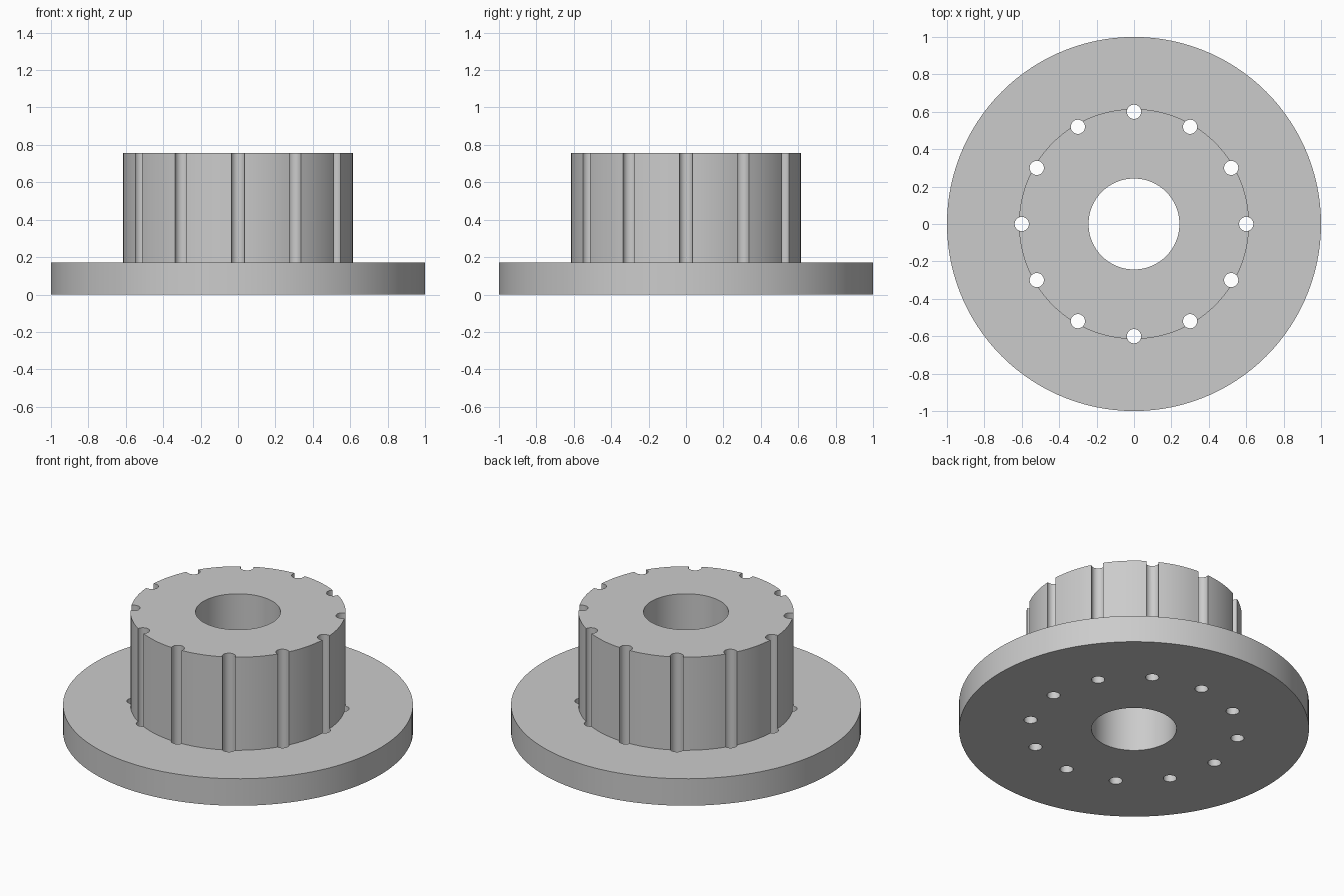
import bpy, bmesh, math
from mathutils import Matrix, Vector

cube = bpy.data.objects.get("Cube")
if cube:
    bpy.data.objects.remove(cube, do_unlink=True)

FLANGE_R, HUB_R, BORE_R = 1.0, 0.615, 0.243
FLANGE_H, TOTAL_H = 0.17, 0.757
PIN_COUNT, PIN_RING, PIN_R = 12, 0.6, 0.038

grey = bpy.data.materials.new("plain grey")
grey.use_nodes = True
grey.diffuse_color = (0.6, 0.6, 0.6, 1)
grey.node_tree.nodes["Principled BSDF"].inputs["Base Color"].default_value = grey.diffuse_color


def add_object(name, bm):
    mesh = bpy.data.meshes.new(name)
    bmesh.ops.recalc_face_normals(bm, faces=bm.faces)
    bm.to_mesh(mesh)
    bm.free()
    mesh.materials.append(grey)
    obj = bpy.data.objects.new(name, mesh)
    bpy.context.collection.objects.link(obj)
    return obj


# Flange, hub and bore turned as one solid
profile = [(BORE_R, 0), (FLANGE_R, 0), (FLANGE_R, FLANGE_H),
           (HUB_R, FLANGE_H), (HUB_R, TOTAL_H), (BORE_R, TOTAL_H)]
bm = bmesh.new()
points = [bm.verts.new((r, 0, z)) for r, z in profile]
edges = [bm.edges.new((a, b)) for a, b in zip(points, points[1:] + points[:1])]
bmesh.ops.spin(bm, geom=points + edges, cent=(0, 0, 0), axis=(0, 0, 1),
               angle=math.tau, steps=120, use_merge=True)
bmesh.ops.remove_doubles(bm, verts=bm.verts, dist=0.0001)
body = add_object("flanged_hub", bm)

# Ring of pin holes: grooves in the hub, through holes in the flange
bm = bmesh.new()
for i in range(PIN_COUNT):
    spin = Matrix.Rotation(math.tau * i / PIN_COUNT, 4, "Z")
    place = spin @ Matrix.Translation(Vector((PIN_RING, 0, TOTAL_H / 2)))
    bmesh.ops.create_cone(bm, cap_ends=True, segments=32, radius1=PIN_R,
                          radius2=PIN_R, depth=TOTAL_H + 0.2, matrix=place)
cutter = add_object("pin_hole_cutter", bm)
cutter.hide_render = True

cut = body.modifiers.new("pin_holes", "BOOLEAN")
cut.operation = "DIFFERENCE"
cut.solver = "EXACT"
cut.object = cutter

# Apply the cut, then smooth the round walls
bpy.ops.object.select_all(action="DESELECT")
body.select_set(True)
bpy.context.view_layer.objects.active = body
bpy.ops.object.modifier_apply(modifier=cut.name)
bpy.data.objects.remove(cutter, do_unlink=True)
bpy.ops.object.shade_smooth_by_angle(angle=math.radians(30))
